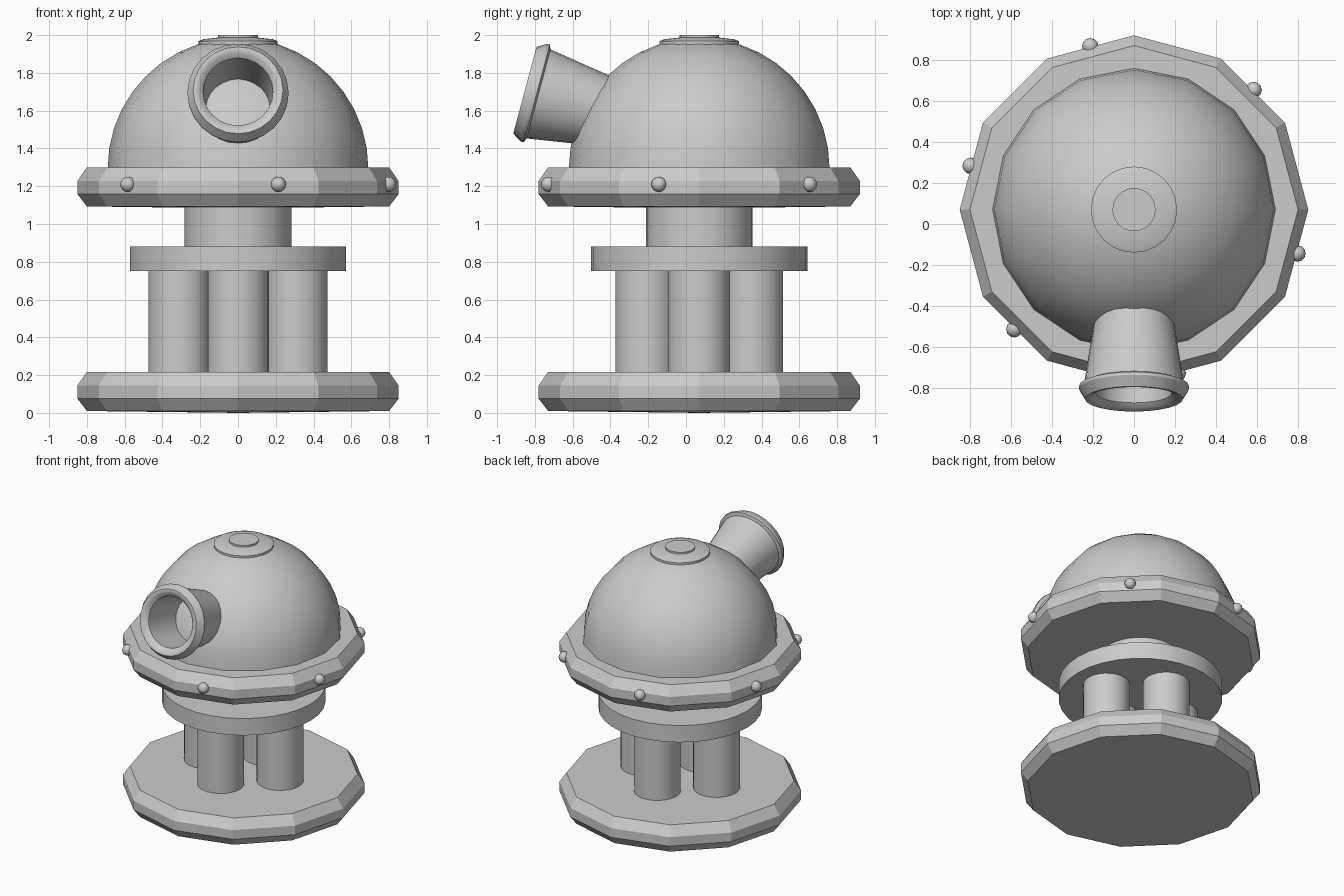
import bpy, bmesh
from math import cos, sin, pi, radians
from mathutils import Matrix, Vector

if "Cube" in bpy.data.objects:
    bpy.data.objects.remove(bpy.data.objects["Cube"])

CY = 0.07  # y of the main axis


def lathe(name, profile, sides, matrix, smooth=True, closed=False):
    """Spin (radius, height) points around local z; radius 0 makes a pole."""
    bm = bmesh.new()
    rings = []
    for r, h in profile:
        if r == 0:
            rings.append([bm.verts.new((0, 0, h))] * sides)
        else:
            rings.append([bm.verts.new((r * cos(2 * pi * i / sides),
                                        r * sin(2 * pi * i / sides), h))
                          for i in range(sides)])
    pairs = list(zip(rings, rings[1:]))
    if closed:
        pairs.append((rings[-1], rings[0]))
    for a, b in pairs:
        for i in range(sides):
            j = (i + 1) % sides
            bm.faces.new(list(dict.fromkeys((a[i], a[j], b[j], b[i]))))
    bmesh.ops.recalc_face_normals(bm, faces=bm.faces)
    mesh = bpy.data.meshes.new(name)
    bm.to_mesh(mesh)
    bm.free()
    ob = bpy.data.objects.new(name, mesh)
    bpy.context.collection.objects.link(ob)
    ob.matrix_world = matrix
    if smooth:
        bpy.ops.object.select_all(action='DESELECT')
        ob.select_set(True)
        bpy.context.view_layer.objects.active = ob
        bpy.ops.object.shade_smooth_by_angle(angle=radians(30))
    return ob


def at(x, y, z):
    return Matrix.Translation((x, y, z))


def cylinder(name, r, z0, z1, x=0, y=CY, sides=24):
    return lathe(name, [(0, z0), (r, z0), (r, z1), (0, z1)], sides, at(x, y, 0))


# Twelve-sided chamfered plates: ground base and dome collar
plate = [(0, 0), (0.80, 0.01), (0.85, 0.075), (0.85, 0.145), (0.80, 0.217), (0, 0.217)]
lathe("base_plate", plate, 12, at(0, CY, 0), smooth=False)
lathe("dome_collar", plate, 12, at(0, CY, 1.083), smooth=False)

# Four support columns
for i, (dx, dy) in enumerate([(0.31, 0), (-0.31, 0), (0, 0.28), (0, -0.28)]):
    cylinder(f"support_column_{i + 1}", 0.164, 0.2, 0.76, dx, CY + dy)

# Bearing disc and neck
cylinder("bearing_disc", 0.573, 0.75, 0.88, sides=32)
cylinder("neck", 0.282, 0.87, 1.10, sides=32)

# Dome
dome = [(0.69 * cos(pi / 2 * i / 10), 1.295 + 0.69 * sin(pi / 2 * i / 10)) for i in range(10)]
lathe("dome", [(0, 1.295)] + dome + [(0, 1.985)], 16, at(0, CY, 0))

# Stepped cap on top of the dome
cap = [(0, 1.94), (0.21, 1.94), (0.21, 1.968), (0.185, 1.978), (0.105, 1.987),
       (0.105, 2.0), (0, 2.0)]
lathe("top_cap", cap, 24, at(0, CY, 0))

# Rivets around the collar, each at the middle of a flat side
ball = [(0.04 * sin(pi * i / 8), -0.04 * cos(pi * i / 8)) for i in range(1, 8)]
for i in range(6):
    a = radians(45 + 60 * i)
    lathe(f"rivet_{i + 1}", [(0, -0.04)] + ball + [(0, 0.04)], 12,
          at(0.825 * cos(a), CY + 0.825 * sin(a), 1.21))

# Hollow flared barrel, tilted upward; heights are measured back from the mouth
barrel = [(0.238, 0), (0.268, -0.05), (0.268, -0.065), (0.244, -0.075),
          (0.185, -0.45), (0.165, -0.45), (0.185, -0.03), (0.205, -0.01), (0.225, 0)]
aim = Vector((0, -cos(radians(15)), sin(radians(15))))
turn = aim.to_track_quat('Z', 'Y').to_matrix().to_4x4()
lathe("barrel", barrel, 24, at(0, -0.853, 1.708) @ turn, closed=True)
